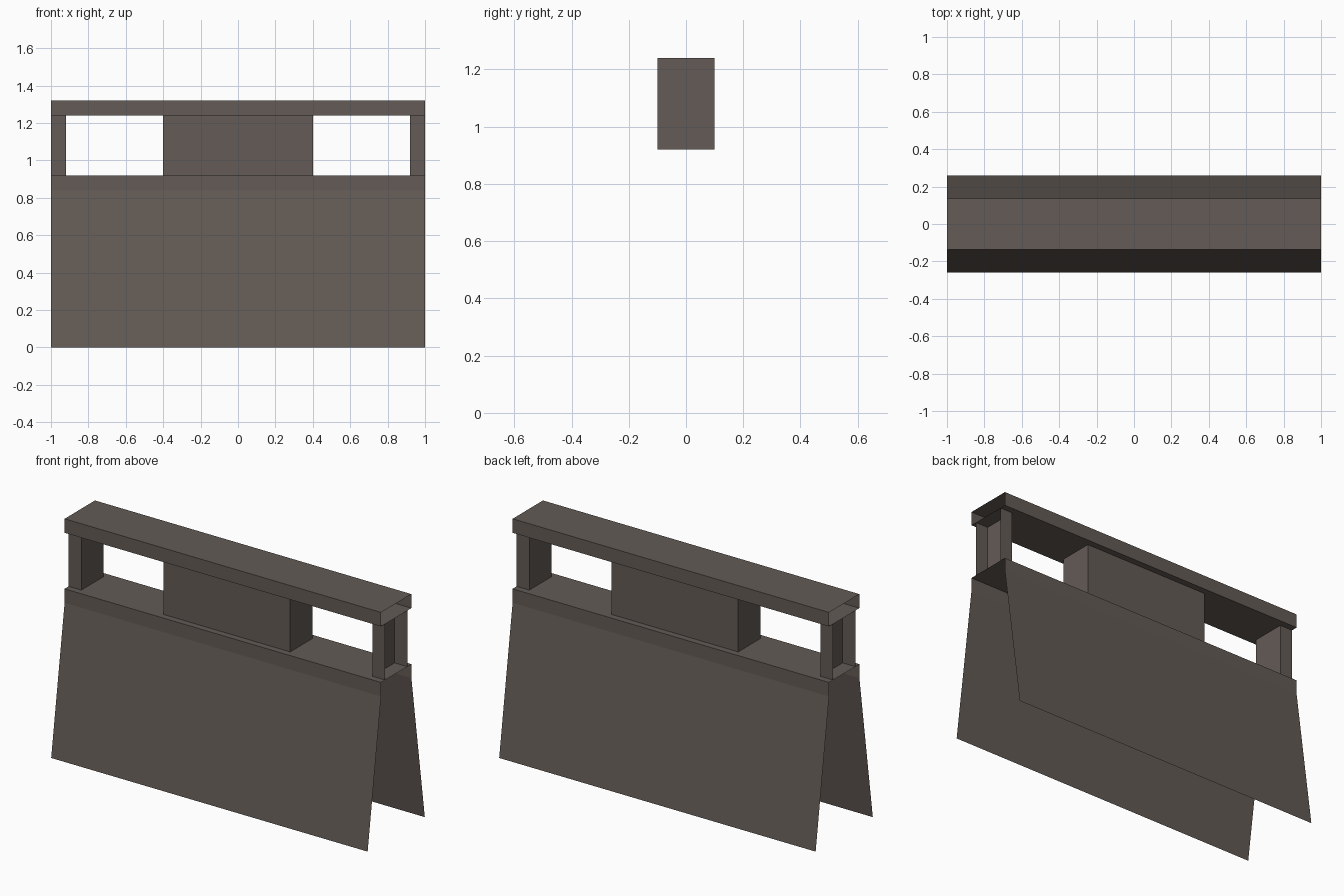
import bpy, bmesh
from mathutils import Vector

if "Cube" in bpy.data.objects:
    bpy.data.objects.remove(bpy.data.objects["Cube"], do_unlink=True)

concrete = bpy.data.materials.new("brown grey")
concrete.use_nodes = True
colour = (0.125, 0.104, 0.092, 1)
concrete.diffuse_color = colour
concrete.node_tree.nodes["Principled BSDF"].inputs["Base Color"].default_value = colour


def finish(name, bm):
    mesh = bpy.data.meshes.new(name)
    bm.to_mesh(mesh)
    bm.free()
    mesh.materials.append(concrete)
    obj = bpy.data.objects.new(name, mesh)
    bpy.context.collection.objects.link(obj)
    return obj


def sheet(name, path, sweep, closed=False):
    """Sweep a profile into a thin, open-ended skin."""
    bm = bmesh.new()
    near = [bm.verts.new(p) for p in path]
    far = [bm.verts.new(Vector(p) + Vector(sweep)) for p in path]
    count = len(path)
    for i in range(count if closed else count - 1):
        j = (i + 1) % count
        bm.faces.new((near[i], near[j], far[j], far[i]))
    return finish(name, bm)


BASE_TOP, BEAM_BOTTOM, BEAM_TOP = 0.92, 1.24, 1.32
RIM, FOOT, CORE = 0.137, 0.258, 0.1
ALONG = (2, 0, 0)

# Flared base skirt with a short upright rim, open underneath and at the ends
half = [(FOOT, 0), (RIM, 0.84), (RIM, BASE_TOP)]
skirt = half + [(-y, z) for y, z in reversed(half)]
sheet("base_skirt", [(-1, y, z) for y, z in reversed(skirt)][::-1], ALONG)

# Top beam, an open-ended tube
beam = [(RIM, BEAM_BOTTOM), (RIM, BEAM_TOP), (-RIM, BEAM_TOP), (-RIM, BEAM_BOTTOM)]
sheet("top_beam", [(-1, y, z) for y, z in beam], ALONG, closed=True)

# End posts, channels open to the outside
for side, name in ((1, "left_post"), (-1, "right_post")):
    plan = [(side, CORE), (side * 0.92, CORE), (side * 0.92, -CORE), (side, -CORE)]
    if side < 0:
        plan.reverse()
    sheet(name, [(x, y, BASE_TOP) for x, y in plan], (0, 0, BEAM_BOTTOM - BASE_TOP))

# Solid centre block
bm = bmesh.new()
bmesh.ops.create_cube(bm, size=1)
bmesh.ops.scale(bm, vec=(0.8, 2 * CORE, BEAM_BOTTOM - BASE_TOP), verts=bm.verts)
bmesh.ops.translate(bm, vec=(0, 0, (BASE_TOP + BEAM_BOTTOM) / 2), verts=bm.verts)
finish("centre_block", bm)
